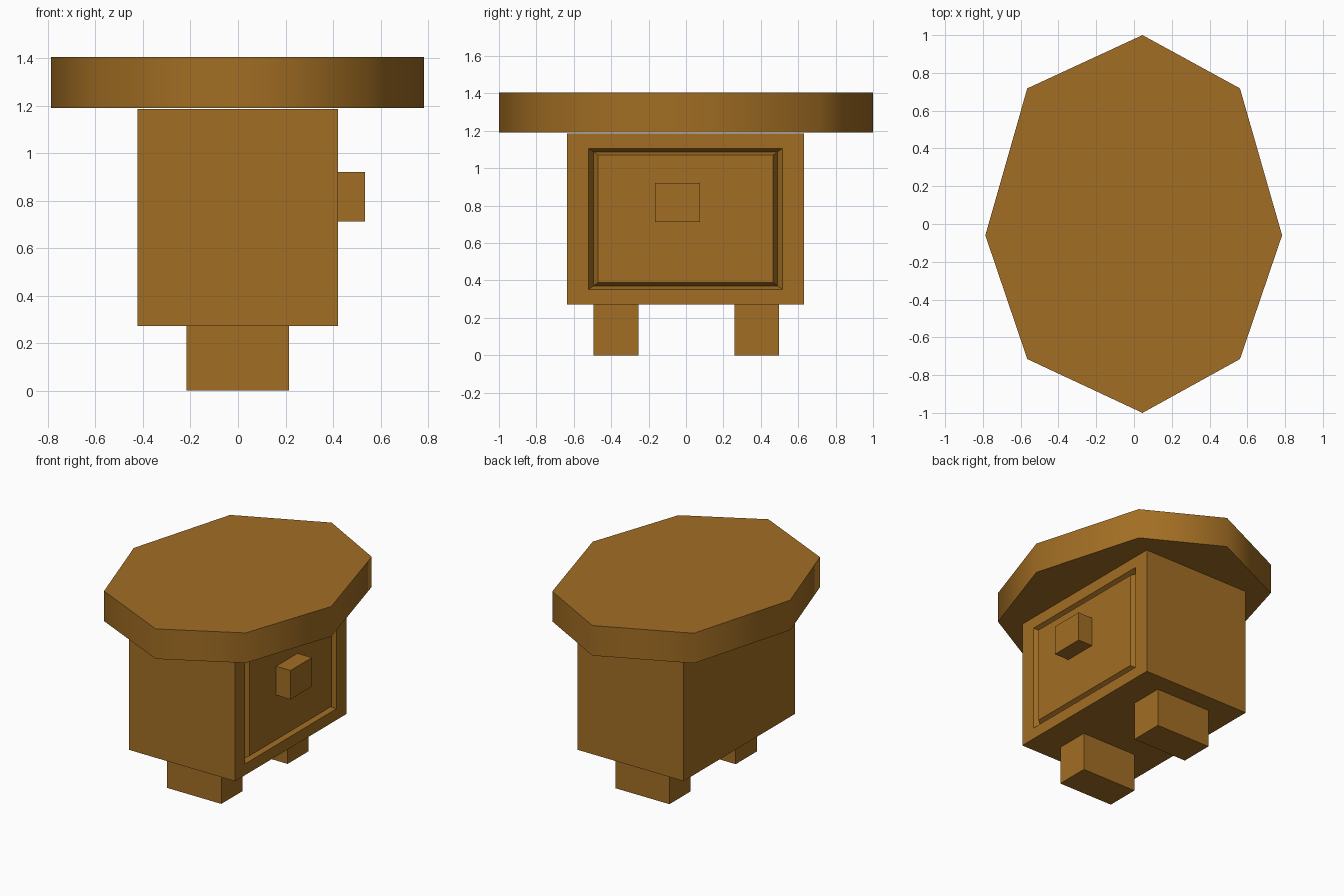
import bpy, bmesh

if "Cube" in bpy.data.objects:
    bpy.data.objects.remove(bpy.data.objects["Cube"])


wood = bpy.data.materials.new("warm brown wood")
wood.diffuse_color = (0.36, 0.155, 0.017, 1)
wood.use_nodes = True
wood.node_tree.nodes["Principled BSDF"].inputs["Base Color"].default_value = wood.diffuse_color


def loft(name, rings):
    """Skin a stack of equal-length point rings and cap both ends."""
    bm = bmesh.new()
    loops = [[bm.verts.new(p) for p in ring] for ring in rings]
    n = len(loops[0])
    for a, b in zip(loops, loops[1:]):
        for i in range(n):
            j = (i + 1) % n
            bm.faces.new((a[i], a[j], b[j], b[i]))
    bm.faces.new(loops[0][::-1])
    bm.faces.new(loops[-1])
    bmesh.ops.recalc_face_normals(bm, faces=bm.faces)
    mesh = bpy.data.meshes.new(name)
    bm.to_mesh(mesh)
    bm.free()
    mesh.materials.append(wood)
    obj = bpy.data.objects.new(name, mesh)
    bpy.context.collection.objects.link(obj)
    return obj


def rect(x, y0, y1, z0, z1):
    """Rectangle facing along x."""
    return [(x, y0, z0), (x, y1, z0), (x, y1, z1), (x, y0, z1)]


def box(name, x0, x1, *yz):
    return loft(name, [rect(x0, *yz), rect(x1, *yz)])


# Cabinet body with a V-shaped groove framing the drawer front
body = (-0.635, 0.632, 0.272, 1.187)
loft("cabinet_body", [
    rect(-0.423, *body),
    rect(0.421, *body),
    rect(0.421, -0.520, 0.516, 0.353, 1.107),
    rect(0.381, -0.495, 0.490, 0.371, 1.088),
    rect(0.421, -0.470, 0.465, 0.390, 1.070),
])

# Drawer knob
box("drawer_knob", 0.40, 0.535, -0.167, 0.075, 0.712, 0.920)

# Two broad feet
box("front_foot", -0.217, 0.214, -0.495, -0.255, 0, 0.272)
box("back_foot", -0.217, 0.214, 0.258, 0.498, 0, 0.272)

# Irregular eight-sided top with softly shaded rim
outline = [(0.045, 1.0), (-0.565, 0.718), (-0.787, -0.06), (-0.565, -0.715),
           (0.045, -1.0), (0.561, -0.715), (0.784, -0.06), (0.561, 0.718)]
top = loft("table_top", [[(x, y, z) for x, y in outline] for z in (1.190, 1.406)])
bpy.context.view_layer.objects.active = top
top.select_set(True)
bpy.ops.object.shade_smooth_by_angle(angle=1.05)
